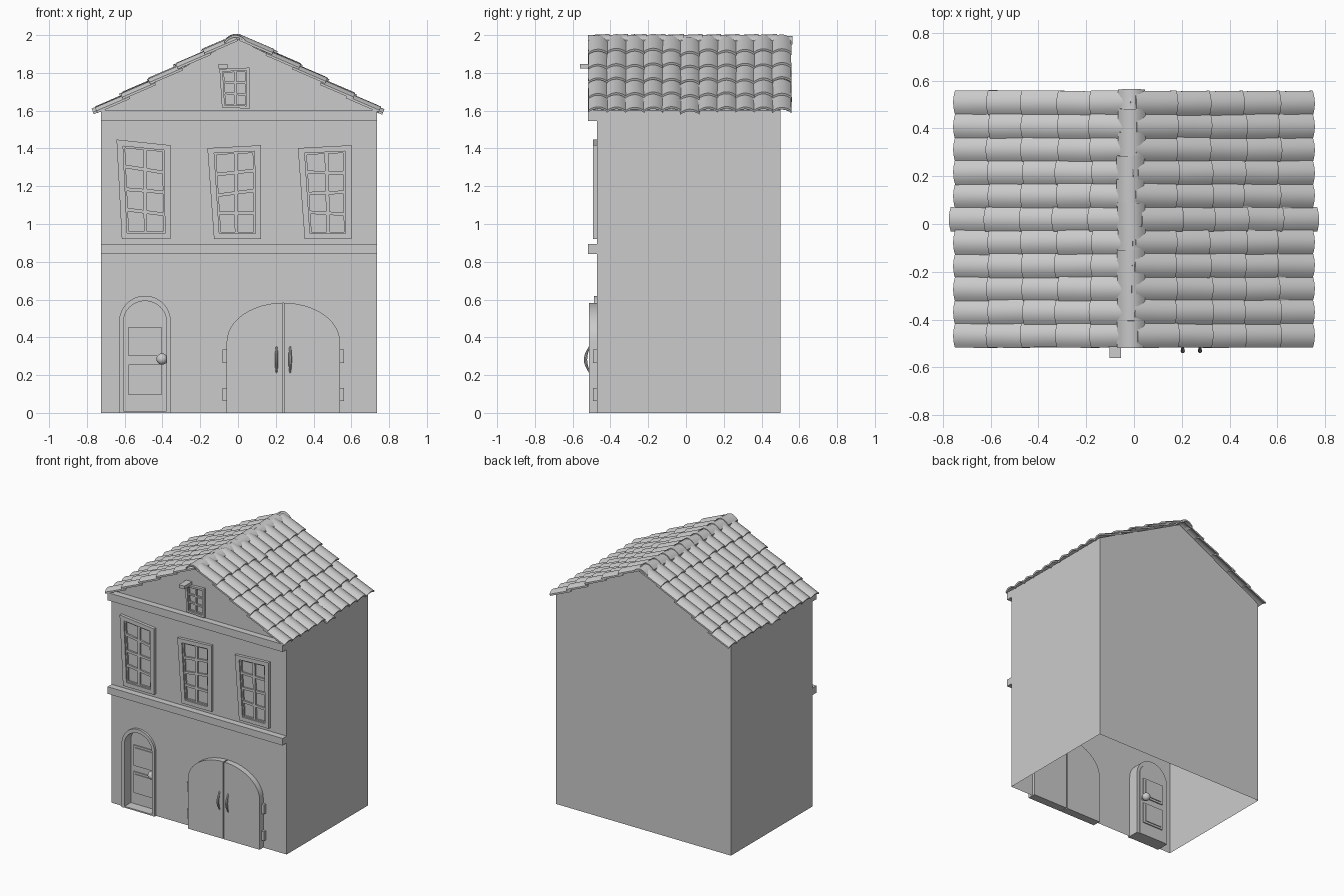
import bpy, bmesh, random
from math import pi, sin, cos, atan
from mathutils import Matrix, Vector

if "Cube" in bpy.data.objects:
    bpy.data.objects.remove(bpy.data.objects["Cube"])

random.seed(4)
WALL = -0.47


def finish(name, bm, smooth=False):
    bmesh.ops.recalc_face_normals(bm, faces=bm.faces)
    me = bpy.data.meshes.new(name)
    bm.to_mesh(me)
    bm.free()
    ob = bpy.data.objects.new(name, me)
    bpy.context.collection.objects.link(ob)
    if smooth:
        bpy.ops.object.select_all(action='DESELECT')
        ob.select_set(True)
        bpy.context.view_layer.objects.active = ob
        bpy.ops.object.shade_smooth_by_angle(angle=0.6)
    return ob


def add_prism(bm, pts, y0, y1):
    """Extrude an (x, z) outline from y0 to y1."""
    a = [bm.verts.new((x, y0, z)) for x, z in pts]
    b = [bm.verts.new((x, y1, z)) for x, z in pts]
    bm.faces.new(a)
    bm.faces.new(b[::-1])
    for i in range(len(pts)):
        j = (i + 1) % len(pts)
        bm.faces.new((a[i], a[j], b[j], b[i]))


def prism(name, pts, y0, y1, smooth=False):
    bm = bmesh.new()
    add_prism(bm, pts, y0, y1)
    return finish(name, bm, smooth)


def rect(x0, x1, z0, z1):
    return [(x0, z0), (x1, z0), (x1, z1), (x0, z1)]


def arch(x0, x1, spring, top, n=24):
    """Arch outline from bottom right over the top to bottom left."""
    c, r = (x0 + x1) / 2, (x1 - x0) / 2
    arc = [(c + r * cos(pi * i / n), spring + (top - spring) * sin(pi * i / n)) for i in range(n + 1)]
    return [(x1, 0)] + arc + [(x0, 0)]


# House shell: open underneath, with door and gate openings in the front
gate_arch = arch(-0.06, 0.54, 0.375, 0.583)
door_hole = arch(-0.618, -0.367, 0.48, 0.605)
outline = [(-0.725, 0), (-0.725, 1.6), (0, 1.98), (0.735, 1.6), (0.735, 0)]
bm = bmesh.new()
front = [bm.verts.new((x, WALL, z)) for x, z in outline]
back = [bm.verts.new((x, 0.5, z)) for x, z in outline]
for i in range(4):
    bm.faces.new((front[i], front[i + 1], back[i + 1], back[i]))
bm.faces.new(back)
holes = [bm.verts.new((x, WALL, z)) for x, z in gate_arch + door_hole]
bm.faces.new(front + holes)
finish("house_walls", bm)

# Ledges across the front
for name, z0, z1 in (("lower_ledge", 0.84, 0.893), ("upper_ledge", 1.545, 1.603)):
    prism(name, rect(-0.725, 0.735, z0, z1), -0.518, WALL)

# Front door with arched frame, threshold, raised panels and knobs
outer = arch(-0.63, -0.355, 0.48, 0.62)
inner = arch(-0.607, -0.378, 0.48, 0.592)
prism("door_frame", outer + inner[::-1], -0.487, -0.39, True)
prism("door", arch(-0.608, -0.377, 0.48, 0.593), -0.41, -0.385, True)
prism("door_threshold", rect(-0.61, -0.375, 0, 0.01), -0.485, -0.40)
bm = bmesh.new()
for z0, z1 in ((0.30, 0.455), (0.095, 0.255)):
    add_prism(bm, rect(-0.58, -0.405, z0, z1), -0.418, -0.377)
    add_prism(bm, rect(-0.565, -0.42, z0 + 0.015, z1 - 0.015), -0.424, -0.371)
finish("door_panels", bm)
bm = bmesh.new()
for y in (-0.45, -0.345):
    bmesh.ops.create_uvsphere(bm, u_segments=20, v_segments=12, radius=0.03,
                              matrix=Matrix.Translation((-0.402, y, 0.285)))
bmesh.ops.create_cone(bm, cap_ends=True, segments=12, radius1=0.011, radius2=0.011, depth=0.1,
                      matrix=Matrix.Translation((-0.402, -0.397, 0.285)) @ Matrix.Rotation(pi / 2, 4, 'X'))
finish("door_knobs", bm, True)

# Gate: two arched leaves with bowed handles and hinges
mid = 0.24
half = [p for p in gate_arch if p[0] > mid + 0.01]
top = (mid + 0.004, 0.581)
right_leaf = half + [top, (top[0], 0)]
for name, s in (("right", 1), ("left", -1)):
    prism(name + "_gate_leaf", [(mid + s * (x - mid), z) for x, z in right_leaf], -0.513, -0.45, True)
    bm = bmesh.new()
    for z0 in (0.063, 0.265):
        xs = sorted((mid + s * 0.29, mid + s * 0.322))
        add_prism(bm, rect(xs[0], xs[1], z0, z0 + 0.07), -0.492, WALL)
    finish(name + "_gate_hinges", bm)
    # handle swept as a thin tube that thickens in the middle
    bm = bmesh.new()
    rings = []
    for i in range(13):
        t = i / 12
        r = 0.004 + 0.005 * sin(pi * t)
        c = Vector((mid + s * 0.036, -0.51 - 0.022 * sin(pi * t), 0.212 + 0.14 * t))
        rings.append([bm.verts.new(c + Vector((r * cos(a * pi / 4), r * sin(a * pi / 4), 0))) for a in range(8)])
    for a, b in zip(rings, rings[1:]):
        for i in range(8):
            bm.faces.new((a[i], a[(i + 1) % 8], b[(i + 1) % 8], b[i]))
    bm.faces.new(rings[0])
    bm.faces.new(rings[-1])
    finish(name + "_gate_handle", bm, True)


# Crooked windows: corners listed bottom left, bottom right, top right, top left
def window(name, q, w, rows, bar):
    def at(u, v):
        lo = Vector(q[0]).lerp(Vector(q[1]), u)
        return tuple(lo.lerp(Vector(q[3]).lerp(Vector(q[2]), u), v))
    wu, wv = w / (q[1][0] - q[0][0]), w / (q[2][1] - q[1][1])
    inn = [at(wu, wv), at(1 - wu, wv), at(1 - wu, 1 - wv), at(wu, 1 - wv)]
    bm = bmesh.new()
    for i in range(4):
        j = (i + 1) % 4
        add_prism(bm, [q[i], q[j], inn[j], inn[i]], -0.492, WALL)
    bmesh.ops.remove_doubles(bm, verts=bm.verts, dist=1e-5)
    finish(name + "_frame", bm)
    bm = bmesh.new()
    bu, bv = bar * wu / w, bar * wv / w
    # thin sash just inside the frame
    su, sv = wu + bu, wv + bv
    sash = [at(su, sv), at(1 - su, sv), at(1 - su, 1 - sv), at(su, 1 - sv)]
    for i in range(4):
        j = (i + 1) % 4
        add_prism(bm, [inn[i], inn[j], sash[j], sash[i]], -0.482, WALL)
    # upright bar and slightly tilted cross bars
    a, b = 0.5 + random.uniform(-0.02, 0.02), 0.53
    add_prism(bm, [at(a - bu, wv), at(a + bu, wv), at(b + bu, 1 - wv), at(b - bu, 1 - wv)], -0.484, WALL)
    for k in range(1, rows):
        c = wv + (1 - 2 * wv) * k / rows
        t = random.uniform(-0.025, 0.025)
        add_prism(bm, [at(wu, c - t - bv), at(1 - wu, c + t - bv),
                       at(1 - wu, c + t + bv), at(wu, c - t + bv)], -0.482, WALL)
    finish(name + "_bars", bm)


window("left_window", [(-0.615, 0.92), (-0.357, 0.92), (-0.357, 1.417), (-0.643, 1.447)], 0.03, 4, 0.009)
window("middle_window", [(-0.127, 0.92), (0.122, 0.92), (0.122, 1.417), (-0.162, 1.402)], 0.03, 4, 0.009)
window("right_window", [(0.353, 0.92), (0.6, 0.92), (0.6, 1.417), (0.317, 1.402)], 0.03, 4, 0.009)
window("attic_window", [(-0.085, 1.618), (0.06, 1.61), (0.06, 1.828), (-0.098, 1.82)], 0.015, 3, 0.006)
prism("attic_beam_stub", rect(-0.102, -0.055, 1.822, 1.846), -0.56, WALL)


# Curved tile: local x runs downhill ending at 0, crest at z = 0
def add_tile(bm, mat, width, length, height, thick, n=8):
    ends = []
    for x in (-length, 0):
        ring = []
        for lift, order in ((0, range(n + 1)), (-thick, range(n, -1, -1))):
            for i in order:
                t = 2 * i / n - 1
                ring.append(bm.verts.new(mat @ Vector((x, t * width / 2, lift - height * t * t))))
        ends.append(ring)
    a, b = ends
    m = len(a)
    for i in range(m):
        j = (i + 1) % m
        bm.faces.new((a[i], a[j], b[j], b[i]))
    for r in ends:
        for i in range(n):
            bm.faces.new((r[i], r[i + 1], r[m - 2 - i], r[m - 1 - i]))


# Roof slopes: eleven columns of five overlapping tiles on each side
for name, s in (("right", 1), ("left", -1)):
    bm = bmesh.new()
    flip = Matrix.Diagonal((s, 1, 1, 1))
    for row in range(11):
        y = -0.466 + 0.0973 * row
        for k in range(5):
            x = 0.185 + 0.143 * k + (random.uniform(-0.008, 0.008) if k < 4 else 0)
            if row == 5:
                x += 0.018
            mat = (flip @ Matrix.Translation((x, y, 2.027 - 0.538 * x + random.uniform(-0.003, 0.003)))
                   @ Matrix.Rotation(atan(0.43), 4, 'Y')
                   @ Matrix.Rotation(random.uniform(-0.02, 0.02), 4, 'Z'))
            add_tile(bm, mat, 0.102, 0.19, 0.02, 0.012)
    finish(name + "_roof_tiles", bm, True)

# Ridge caps running front to back
bm = bmesh.new()
for i in range(11):
    y = -0.52 + 0.0985 * i
    mat = (Matrix.Translation((-0.013 + random.uniform(-0.003, 0.003), y, 2.0))
           @ Matrix.Rotation(-pi / 2, 4, 'Z') @ Matrix.Rotation(0.05, 4, 'Y'))
    # downhill end faces the front, each cap tucks beneath the one ahead
    mat = mat @ Matrix.Rotation(-0.1, 4, 'Y') if i == 10 else mat
    add_tile(bm, mat, 0.115, 0.1 if i == 10 else 0.115, 0.032, 0.012, 10)
finish("ridge_caps", bm, True)
